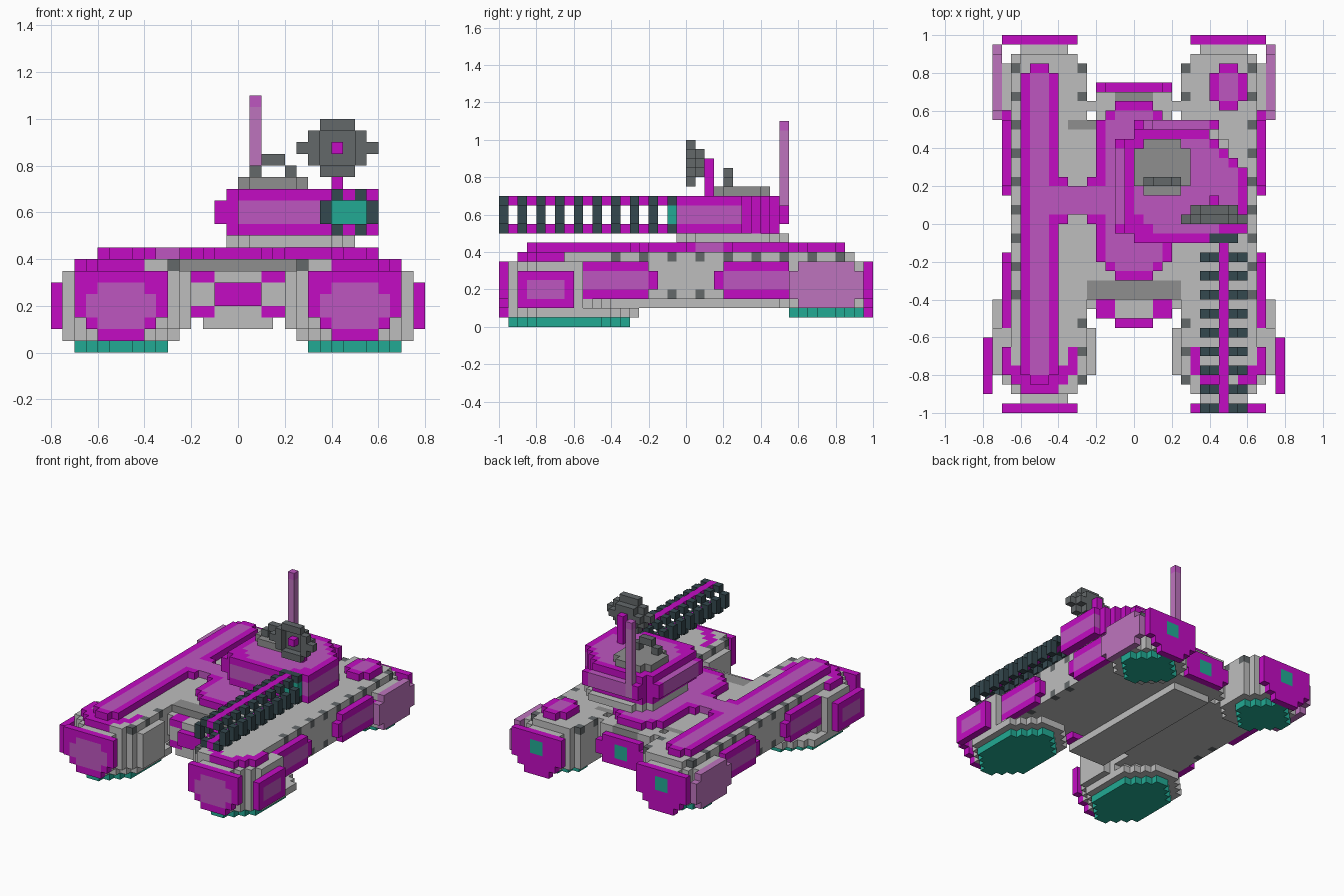
import bpy

if "Cube" in bpy.data.objects:
    bpy.data.objects.remove(bpy.data.objects["Cube"])

U = 0.05  # block size
COLOURS = {
    "magenta": (195, 12, 195), "light_magenta": (190, 86, 192), "pale_magenta": (190, 116, 190),
    "light_grey": (190, 190, 190), "mid_grey": (143, 143, 143), "dark_grey": (99, 104, 106),
    "slate": (52, 72, 78), "teal": (34, 170, 148),
}
NAMES = list(COLOURS)
MATS = []
for name, rgb in COLOURS.items():
    lin = [((c / 255 + 0.055) / 1.055) ** 2.4 for c in rgb] + [1.0]
    m = bpy.data.materials.new(name)
    m.use_nodes = True
    m.diffuse_color = lin
    m.node_tree.nodes["Principled BSDF"].inputs["Base Color"].default_value = lin
    MATS.append(m)

M, L, P, G, D, K, S, T = NAMES
grid = {}  # block -> (part, colour); later parts replace earlier ones


def box(part, col, x, y, z, cut=0, axis=2, mirror=False, paint=False):
    """Fill a block range, stepping off the corners in the plane across an axis."""
    rng = (x, y, z)
    a, b = [i for i in range(3) if i != axis]
    for i in range(*x):
        for j in range(*y):
            for k in range(*z):
                c = (i, j, k)
                da = min(c[a] - rng[a][0], rng[a][1] - 1 - c[a])
                db = min(c[b] - rng[b][0], rng[b][1] - 1 - c[b])
                if da + db < cut:
                    continue
                for q in ([c, (-1 - i, j, k)] if mirror else [c]):
                    if paint and q not in grid:
                        continue
                    grid[q] = (grid[q][0] if paint else part, col)


def carve(x, y, z):
    for i in range(*x):
        for j in range(*y):
            for k in range(*z):
                grid.pop((i, j, k), None)


# Hull, keel and long side pods
box("hull", G, (-6, 6), (-7, 11), (3, 8))
box("hull", G, (-5, 5), (11, 14), (3, 8), 1)
box("keel", G, (-3, 3), (-8, 12), (2, 3))
box("side_pod", G, (5, 13), (-18, 18), (3, 8), 1, mirror=True)
box("side_pod", G, (6, 13), (11, 19), (3, 7), 1, mirror=True)
# Rivets along the pod edges
for j in range(-17, 18, 3):
    box("side_pod", K, (12, 13), (j, j + 1), (7, 8), mirror=True, paint=True)
for j in (-17, -14, -11, 10, 13, 16):
    box("side_pod", K, (5, 6), (j, j + 1), (7, 8), mirror=True, paint=True)
for j in (-10, -7, -2, 1):
    box("side_pod", K, (12, 13), (j, j + 1), (3, 4), mirror=True, paint=True)

# Front nose with stepped collar
box("hull", D, (-6, 6), (-8, -6), (7, 8), 1)
box("nose", G, (-5, 5), (-9, -7), (4, 7))
box("nose", G, (-4, 4), (-10, -8), (3, 7), 1, 1)
box("nose", G, (-3, 3), (-10, -8), (2, 3))
for z in (3, 6):
    box("nose", M, (2, 4), (-10, -8), (z, z + 1), mirror=True)
box("nose", M, (-2, 2), (-11, -9), (4, 6))
# Rear vent of the hull
box("rear_vent", M, (-4, 4), (14, 15), (3, 7), 1, 1)
box("rear_vent", T, (-1, 1), (14, 15), (4, 6), paint=True)
box("hull", D, (-2, 2), (13, 14), (7, 8), paint=True)
box("hull", D, (4, 7), (10, 11), (7, 8), mirror=True, paint=True)

# Front feet: hover pad, stepped rim, body and cap
box("front_foot", T, (6, 14), (-19, -6), (0, 1), 3, mirror=True)
box("front_foot", G, (5, 15), (-19, -5), (1, 2), 3, mirror=True)
box("front_foot", G, (4, 15), (-19, -8), (2, 7), 3, mirror=True)
box("front_foot", M, (6, 14), (-18, -11), (7, 8), 2, mirror=True)
box("front_foot", G, (7, 13), (-17, -8), (7, 8), 2, mirror=True)
box("front_plate", M, (6, 14), (-20, -19), (1, 7), 2, 1, mirror=True)
box("front_plate", M, (6, 14), (-20, -19), (5, 7), mirror=True)
box("front_plate", L, (7, 13), (-20, -19), (2, 6), 1, 1, mirror=True, paint=True)
box("foot_side_plate", M, (15, 16), (-18, -12), (2, 6), mirror=True)
box("foot_side_plate", L, (15, 16), (-17, -13), (3, 5), mirror=True, paint=True)

# Rear feet
box("rear_foot", T, (6, 14), (11, 19), (1, 2), 3, mirror=True)
box("rear_foot", G, (5, 14), (10, 19), (2, 7), 2, mirror=True)
box("rear_side_plate", P, (14, 15), (11, 19), (2, 7), 1, 0, mirror=True)
box("rear_plate", M, (6, 14), (19, 20), (1, 7), 2, 1, mirror=True)
box("rear_plate", M, (6, 14), (19, 20), (5, 7), mirror=True)
box("rear_plate", T, (9, 11), (19, 20), (4, 6), mirror=True, paint=True)

# Side armour on the pods
for y in ((-12, -3), (3, 12)):
    box("side_armour", M, (13, 14), y, (3, 7), 1, 0, mirror=True)
    box("side_armour", L, (13, 14), (y[0] + 1, y[1] - 1), (4, 6), mirror=True, paint=True)

# Raised deck: centre panel, bridge, long ridge and short rear panel
box("deck_panel", M, (-4, 4), (-6, 13), (8, 9), 2)
box("deck_bridge", M, (4, 8), (0, 5), (8, 9), mirror=True)
for y in (0, 4):
    carve((-7, -5), (y, y + 1), (8, 9))
box("deck_ridge", M, (-12, -8), (-17, 17), (8, 9), 1)
box("deck_ridge", M, (8, 12), (12, 17), (8, 9), 1)
box("deck_panel", L, (-3, 3), (-5, 12), (8, 9), 1, paint=True)
box("deck_bridge", L, (-10, 10), (1, 4), (8, 9), paint=True)
box("deck_ridge", L, (-11, -9), (-16, 16), (8, 9), paint=True)
box("deck_ridge", L, (9, 11), (13, 16), (8, 9), paint=True)

# Turret with ring, side plates and roof panel
box("turret_ring", G, (-1, 10), (-1, 11), (9, 10), 2)
box("turret", M, (-1, 12), (-2, 10), (10, 14), 1)
for i in range(4):
    carve((8 + i, 12), (9 - i, 10 - i), (10, 14))
box("turret", M, (0, 9), (10, 11), (11, 13))
box("turret", L, (1, 8), (10, 11), (11, 13), paint=True)
box("turret", M, (-2, -1), (-1, 9), (11, 13))
box("turret", L, (-2, -1), (0, 8), (11, 13), paint=True)
box("turret", L, (0, 7), (-2, -1), (11, 13), paint=True)
box("turret", L, (11, 12), (-1, 6), (11, 13), paint=True)
box("turret", L, (0, 11), (-1, 9), (13, 14), 2, paint=True)
for i in range(3):
    box("turret", M, (8 + i, 11), (8 - i, 9 - i), (13, 14), paint=True)
box("turret", S, (7, 12), (-2, -1), (10, 14), 1, 1, paint=True)
box("turret", T, (8, 11), (-2, -1), (11, 13), paint=True)

# Roof hatch with handle
box("hatch", D, (0, 6), (3, 9), (14, 15), 1)
box("hatch_handle", K, (1, 5), (4, 5), (15, 17), 1, 1)
box("hatch_handle", K, (1, 5), (4, 5), (15, 16))
carve((2, 4), (4, 5), (15, 16))

# Radar dish on a post
box("radar_dish", K, (5, 12), (0, 1), (15, 20), 2, 1)
carve((7, 10), (0, 1), (16, 19))
box("radar_dish", K, (6, 11), (1, 2), (16, 19), 1, 1)
box("radar_post", M, (8, 9), (2, 3), (14, 18))
box("radar_post", M, (8, 9), (0, 2), (17, 18))

# Antenna
box("antenna", P, (1, 2), (10, 11), (11, 22))
box("antenna", L, (1, 2), (10, 11), (21, 22))

# Open cannon: two rails held by spaced rings
for y in range(-20, -3, 2):
    box("cannon_ring", S, (7, 12), (y, y + 1), (10, 14), 1, 1)
    carve((8, 11), (y, y + 1), (11, 13))
for z in (10, 13):
    box("cannon_rail", M, (9, 10), (-20, -2), (z, z + 1))

# Turn each part's blocks into one mesh of outward faces
SIDES = []
for ax in range(3):
    for s in (0, 1):
        ring = [(0, 0), (1, 0), (1, 1), (0, 1)]
        quad = []
        for u, v in (ring if s else ring[::-1]):
            p = [0, 0, 0]
            p[ax], p[(ax + 1) % 3], p[(ax + 2) % 3] = s, u, v
            quad.append(p)
        n = [0, 0, 0]
        n[ax] = 2 * s - 1
        SIDES.append((n, quad))

for part in sorted({p for p, _ in grid.values()}):
    index, faces, cols = {}, [], []
    for c, (owner, col) in grid.items():
        if owner != part:
            continue
        for n, quad in SIDES:
            if tuple(c[i] + n[i] for i in range(3)) in grid:
                continue
            pts = [tuple(c[i] + q[i] for i in range(3)) for q in quad]
            faces.append([index.setdefault(p, len(index)) for p in pts])
            cols.append(col)
    mesh = bpy.data.meshes.new(part)
    mesh.from_pydata([tuple(v * U for v in p) for p in index], [], faces)
    used = [n for n in NAMES if n in cols]
    for n in used:
        mesh.materials.append(MATS[NAMES.index(n)])
    for f, col in zip(mesh.polygons, cols):
        f.material_index = used.index(col)
    bpy.context.collection.objects.link(bpy.data.objects.new(part, mesh))
